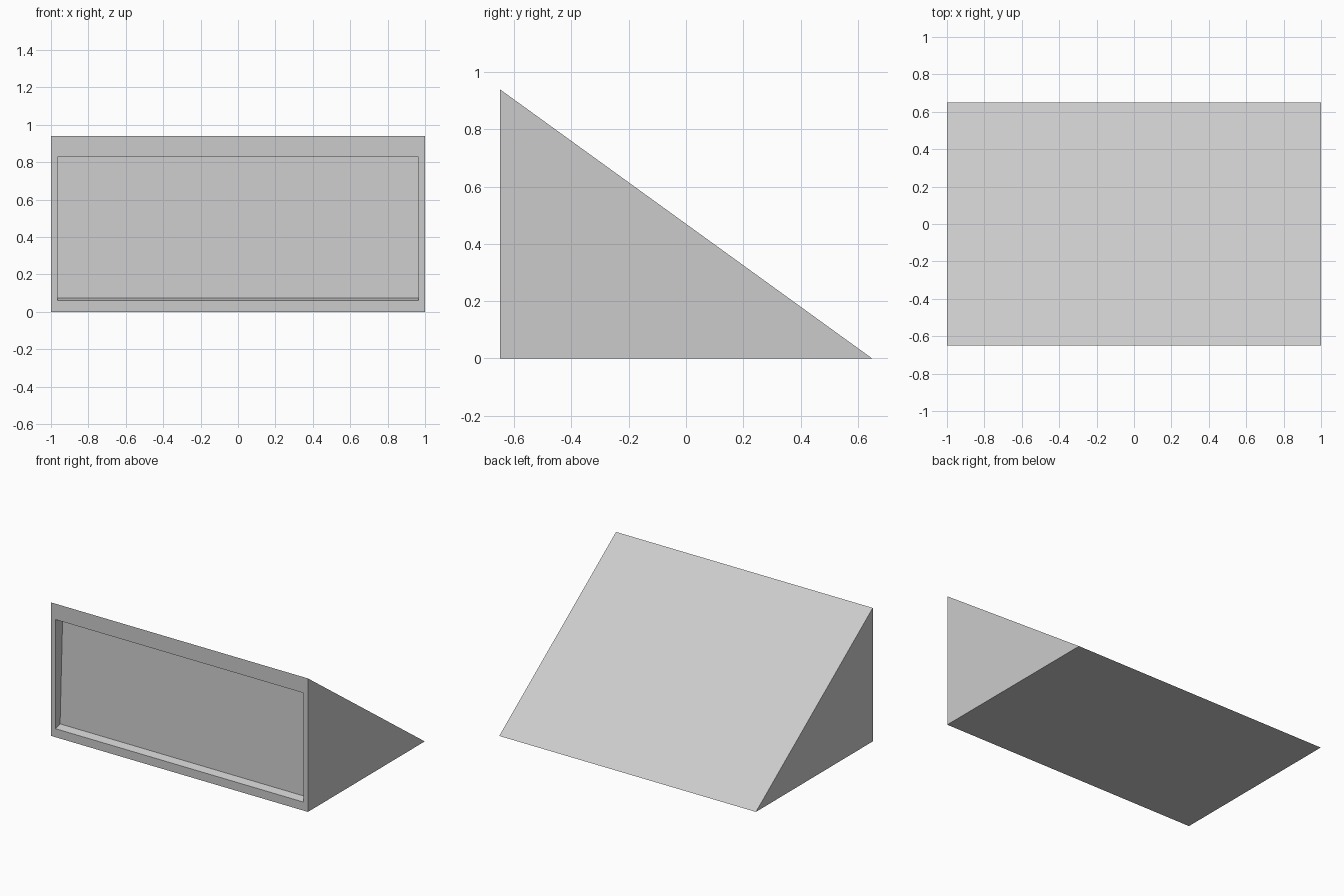
import bpy, bmesh

if "Cube" in bpy.data.objects:
    bpy.data.objects.remove(bpy.data.objects["Cube"])


def prism(name, profile, half_width):
    """Extrude a y-z profile symmetrically along x."""
    bm = bmesh.new()
    face = bm.faces.new([bm.verts.new((-half_width, y, z)) for y, z in profile])
    ext = bmesh.ops.extrude_face_region(bm, geom=[face])
    verts = [g for g in ext["geom"] if isinstance(g, bmesh.types.BMVert)]
    bmesh.ops.translate(bm, verts=verts, vec=(2 * half_width, 0, 0))
    bmesh.ops.recalc_face_normals(bm, faces=bm.faces)
    mesh = bpy.data.meshes.new(name)
    bm.to_mesh(mesh)
    bm.free()
    obj = bpy.data.objects.new(name, mesh)
    bpy.context.collection.objects.link(obj)
    return obj


# Wedge body: upright front, long slope falling to the back edge
wedge = prism("wedge_body", [(-0.65, 0), (0.65, 0), (-0.65, 0.94)], 1.0)

# Shallow front recess with a slightly tilted back panel and sloping floor
cutter = prism("recess_cutter",
               [(-0.70, 0.045), (-0.60, 0.075), (-0.57, 0.85), (-0.70, 0.815)], 0.966)
cutter.hide_render = True

cut = wedge.modifiers.new("front_recess", "BOOLEAN")
cut.operation = "DIFFERENCE"
cut.solver = "EXACT"
cut.object = cutter

# Bake the cut and drop the helper
bpy.context.view_layer.objects.active = wedge
wedge.select_set(True)
bpy.ops.object.modifier_apply(modifier=cut.name)
bpy.data.objects.remove(cutter, do_unlink=True)
